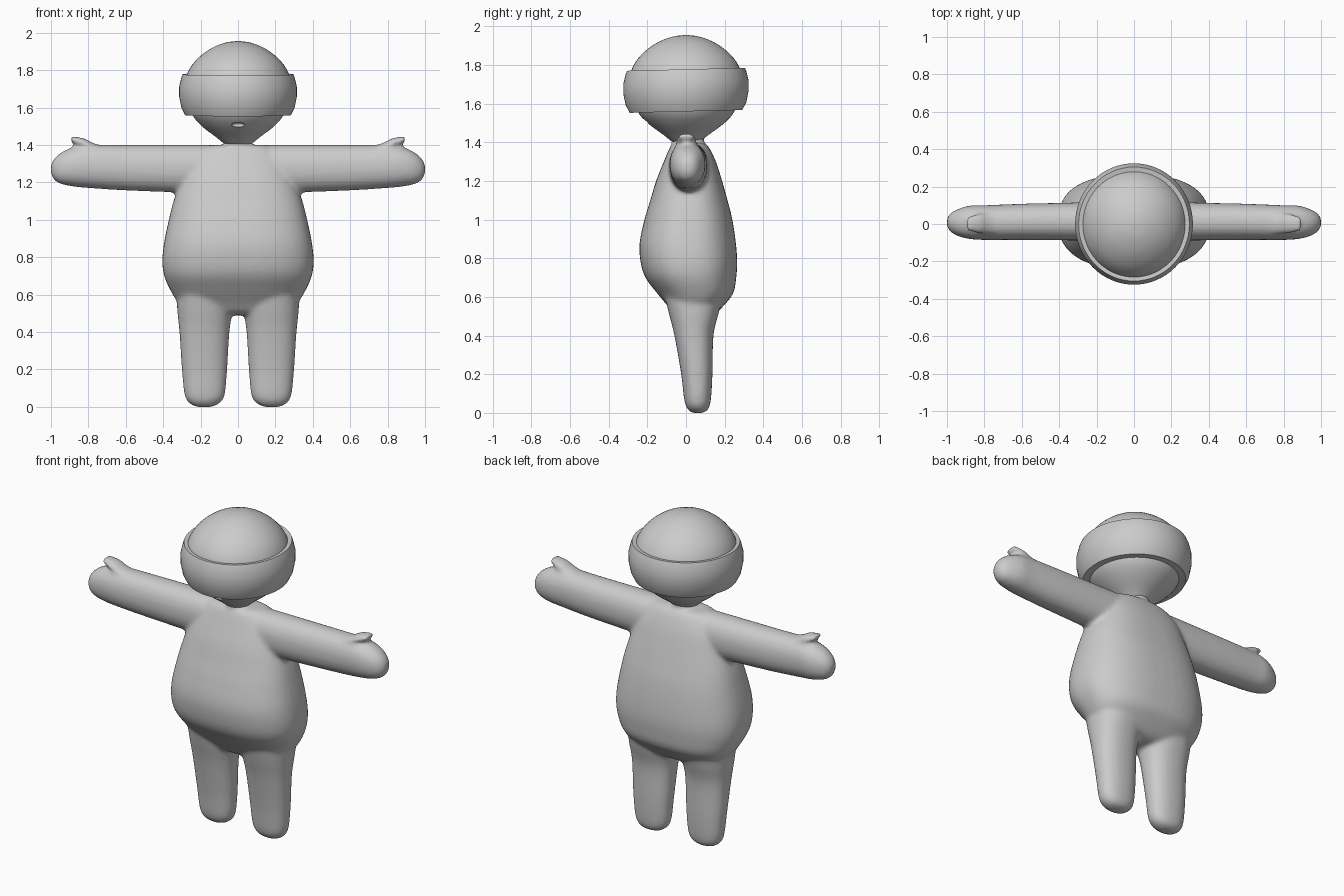
import bpy, bmesh, math
from mathutils import Vector

cube = bpy.data.objects.get("Cube")
if cube:
    bpy.data.objects.remove(cube, do_unlink=True)

grey = bpy.data.materials.new("plain_grey")
grey.use_nodes = True
COLOUR = (0.6, 0.6, 0.6, 1)
grey.diffuse_color = COLOUR
grey.node_tree.nodes["Principled BSDF"].inputs["Base Color"].default_value = COLOUR


def spline(rows, steps):
    """Catmull-Rom resampling of section rows."""
    pts = [rows[0]] + rows + [rows[-1]]
    out = []
    for i in range(1, len(pts) - 2):
        for s in range(steps):
            t = s / steps
            out.append([0.5 * (2 * b + (c - a) * t + (2 * a - 5 * b + 4 * c - d) * t * t
                               + (3 * b - a - 3 * c + d) * t ** 3)
                        for a, b, c, d in zip(*pts[i - 1:i + 3])])
    return out + [list(rows[-1])]


def loft(bm, rows, place, power=2.0, sides=48, steps=4):
    """Skin sections (t, u0, u1, v0, v1) with superellipse rings."""
    rings = []
    for t, u0, u1, v0, v1 in spline(rows, steps):
        ring = []
        for k in range(sides):
            a = 2 * math.pi * k / sides
            c, s = math.cos(a), math.sin(a)
            u = (u0 + u1) / 2 + (u1 - u0) / 2 * math.copysign(abs(c) ** (2 / power), c)
            v = (v0 + v1) / 2 + (v1 - v0) / 2 * math.copysign(abs(s) ** (2 / power), s)
            ring.append(bm.verts.new(place(t, u, v)))
        rings.append(ring)
    faces = [bm.faces.new(rings[0]), bm.faces.new(rings[-1])]
    for r, q in zip(rings, rings[1:]):
        for k in range(sides):
            n = (k + 1) % sides
            faces.append(bm.faces.new((r[k], r[n], q[n], q[k])))
    bmesh.ops.recalc_face_normals(bm, faces=faces)


def make(name, bm):
    mesh = bpy.data.meshes.new(name)
    bm.to_mesh(mesh)
    bm.free()
    mesh.materials.append(grey)
    obj = bpy.data.objects.new(name, mesh)
    bpy.context.collection.objects.link(obj)
    return obj


def smooth(obj, angle):
    bpy.ops.object.select_all(action='DESELECT')
    obj.select_set(True)
    bpy.context.view_layer.objects.active = obj
    bpy.ops.object.shade_smooth_by_angle(angle=math.radians(angle))


def upright(t, u, v):
    return Vector((u, v, t))


# Torso: height, left/right limits, front/back limits
body = bmesh.new()
torso = [(0.49, 0.16, -0.02, 0.11), (0.51, 0.25, -0.06, 0.15), (0.56, 0.32, -0.1, 0.2),
         (0.62, 0.36, -0.15, 0.245), (0.7, 0.395, -0.21, 0.26), (0.78, 0.405, -0.235, 0.265),
         (0.88, 0.395, -0.24, 0.258), (1.0, 0.37, -0.215, 0.24), (1.1, 0.345, -0.185, 0.215),
         (1.2, 0.31, -0.155, 0.187), (1.3, 0.27, -0.115, 0.155), (1.38, 0.2, -0.08, 0.115),
         (1.4, 0.14, -0.05, 0.08)]
loft(body, [(z, -w, w, f, b) for z, w, f, b in torso], upright, 2.5)

# Limbs, built once per side
leg = [(0.0, 0.14, 0.22, 0.035, 0.085), (0.015, 0.105, 0.255, 0.012, 0.112),
       (0.06, 0.072, 0.285, -0.008, 0.128), (0.2, 0.058, 0.3, -0.025, 0.137),
       (0.4, 0.046, 0.313, -0.06, 0.142), (0.52, 0.03, 0.325, -0.09, 0.17),
       (0.65, 0.03, 0.33, -0.12, 0.2)]
arm = [(0.1, -0.09, 0.12, 1.13, 1.4), (0.3, -0.088, 0.115, 1.145, 1.4),
       (0.6, -0.085, 0.108, 1.157, 1.4), (0.8, -0.085, 0.1, 1.17, 1.4),
       (0.88, -0.08, 0.098, 1.178, 1.388), (0.94, -0.065, 0.08, 1.19, 1.363),
       (0.98, -0.042, 0.058, 1.21, 1.33), (1.0, -0.015, 0.03, 1.245, 1.295)]
thumb = [(0.72, -0.05, 0.055, 1.35, 1.393), (0.78, -0.052, 0.057, 1.355, 1.413),
         (0.82, -0.05, 0.055, 1.375, 1.435), (0.86, -0.046, 0.05, 1.4, 1.442),
         (0.885, -0.04, 0.044, 1.412, 1.447), (0.895, -0.025, 0.03, 1.424, 1.444)]
for side in (-1, 1):
    loft(body, leg, lambda t, u, v: Vector((side * u, v, t)), 2.3)
    loft(body, arm, lambda t, u, v: Vector((side * t, u, v)), 2.2)
    loft(body, thumb, lambda t, u, v: Vector((side * t, u, v)))

# Neck
loft(body, [(1.3, -0.1, 0.1, -0.09, 0.12), (1.38, -0.07, 0.07, -0.075, 0.095),
            (1.46, -0.07, 0.07, -0.075, 0.095)], upright)
body_obj = make("body", body)

# Fuse the body parts into one soft skin
fuse = body_obj.modifiers.new("fuse", 'REMESH')
fuse.mode = 'VOXEL'
fuse.voxel_size = 0.012
fuse.use_smooth_shade = True
soften = body_obj.modifiers.new("soften", 'SMOOTH')
soften.factor = 0.5
soften.iterations = 8

# Head: round skull tapering to the chin
head = bmesh.new()
skull = [(1.385, 0.03), (1.4, 0.065), (1.44, 0.115), (1.5, 0.193), (1.56, 0.243), (1.65, 0.272),
         (1.72, 0.28), (1.78, 0.272), (1.85, 0.228), (1.91, 0.155), (1.945, 0.075), (1.955, 0.012)]
loft(head, [(z, -r, r, -r * 1.03, r * 1.03) for z, r in skull], upright)
head_obj = make("head", head)

# Mouth: shallow oval hollow
cutter = bmesh.new()
bmesh.ops.create_uvsphere(cutter, u_segments=24, v_segments=12, radius=1)
bmesh.ops.scale(cutter, vec=(0.035, 0.03, 0.014), verts=cutter.verts)
bmesh.ops.translate(cutter, vec=(0, -0.205, 1.508), verts=cutter.verts)
cutter_obj = make("mouth_cutter", cutter)
cutter_obj.hide_render = True
cutter_obj.hide_viewport = True
cut = head_obj.modifiers.new("mouth", 'BOOLEAN')
cut.operation = 'DIFFERENCE'
cut.object = cutter_obj
smooth(head_obj, 40)

# Headband: thick bulging ring, rising slightly to the back
band = bmesh.new()
ring = [(1.562, 0.23), (1.56, 0.283), (1.6, 0.303), (1.66, 0.315), (1.71, 0.315),
        (1.76, 0.303), (1.778, 0.296), (1.772, 0.255)]
loft(band, [(z, -r, r, -r * 1.03, r * 1.03) for z, r in ring],
     lambda t, u, v: Vector((u, v, t + 0.025 * v)), steps=1, sides=64)
smooth(make("headband", band), 40)
